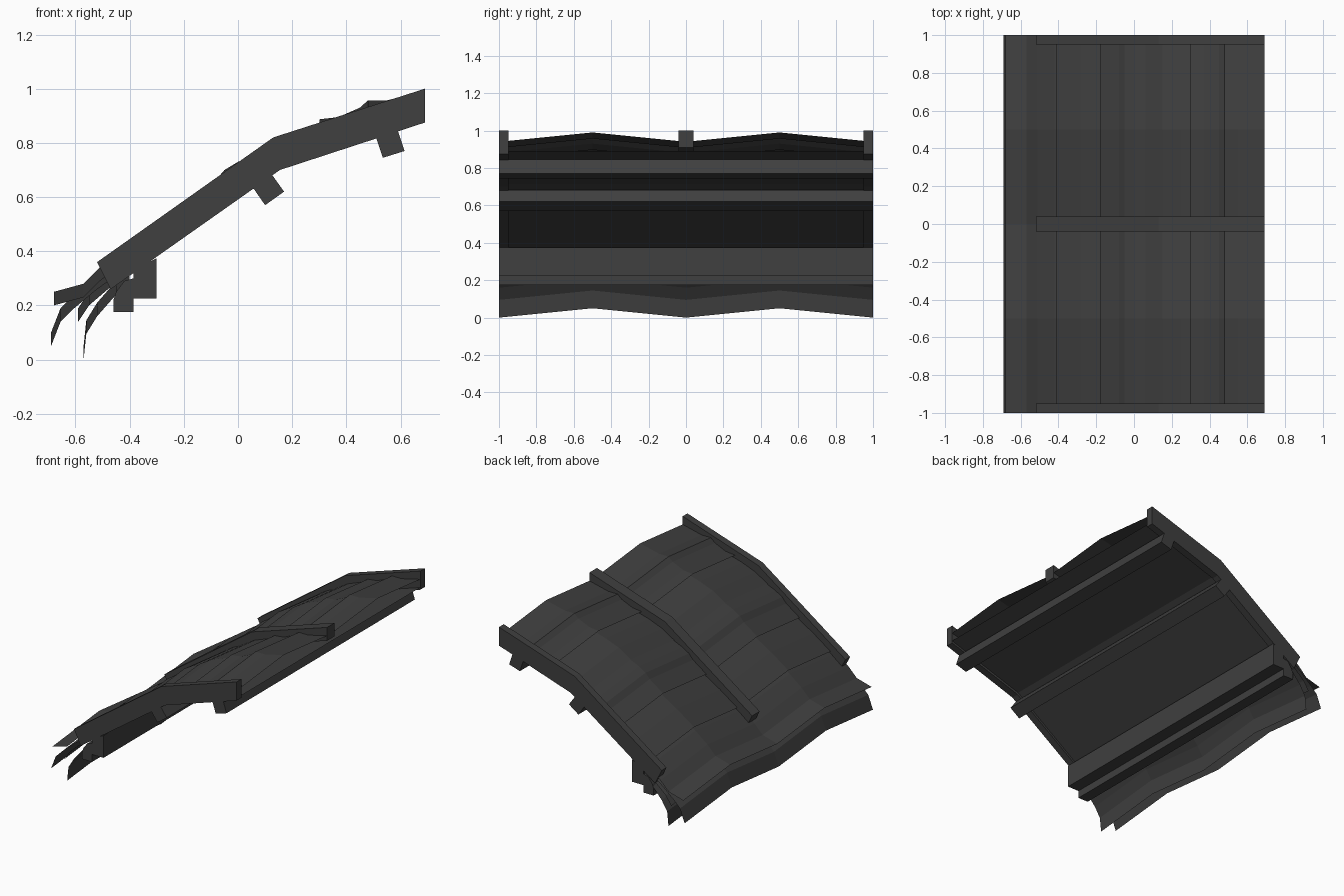
import bpy, bmesh

if "Cube" in bpy.data.objects:
    bpy.data.objects.remove(bpy.data.objects["Cube"])

mat = bpy.data.materials.new("dark_thatch_and_timber")
mat.diffuse_color = (0.05, 0.05, 0.05, 1)
mat.use_nodes = True
mat.node_tree.nodes["Principled BSDF"].inputs["Base Color"].default_value = mat.diffuse_color


def finish(name, bm):
    bmesh.ops.recalc_face_normals(bm, faces=bm.faces)
    me = bpy.data.meshes.new(name)
    bm.to_mesh(me)
    bm.free()
    me.materials.append(mat)
    ob = bpy.data.objects.new(name, me)
    bpy.context.collection.objects.link(ob)
    return ob


def prism(name, profile, y0, y1):
    """Closed x-z profile extruded along y."""
    bm = bmesh.new()
    f = bm.faces.new([bm.verts.new((x, y0, z)) for x, z in profile])
    r = bmesh.ops.extrude_face_region(bm, geom=[f])
    vs = [v for v in r["geom"] if isinstance(v, bmesh.types.BMVert)]
    bmesh.ops.translate(bm, verts=vs, vec=(0, y1 - y0, 0))
    return finish(name, bm)


def sheet(name, path, wave=0.05):
    """Open x-z path swept along y; path is the crest, valleys drop by wave."""
    bm = bmesh.new()
    rows = []
    for i in range(5):
        drop = 0 if i % 2 else wave
        rows.append([bm.verts.new((x, -1 + 0.5 * i, z - drop)) for x, z in path])
    for a, b in zip(rows, rows[1:]):
        for k in range(len(path) - 1):
            bm.faces.new((a[k], a[k + 1], b[k + 1], b[k]))
    ob = finish(name, bm)
    # keep the sheet facing upward
    if sum(p.normal.z for p in ob.data.polygons) < 0:
        ob.data.flip_normals()
    return ob


# Bent rafters: deep at both ends, shallow in the middle
top = [(-0.52, 0.36), (0.13, 0.82), (0.69, 1.0)]
deep = top + [(0.69, 0.875), (0.155, 0.70), (-0.47, 0.26)]
shallow = top + [(0.69, 0.91), (0.145, 0.735), (-0.485, 0.29)]
prism("front_rafter", deep, -1, -0.95)
prism("back_rafter", deep, 0.95, 1)
prism("middle_rafter", shallow, -0.04, 0.04)

# Purlins and wall plate
prism("upper_purlin", [(0.51, 0.82), (0.59, 0.845), (0.615, 0.77), (0.535, 0.745)], -1, 1)
prism("middle_purlin", [(0.055, 0.635), (0.125, 0.683), (0.17, 0.62), (0.10, 0.57)], -1, 1)
prism("wall_plate", [(-0.385, 0.225), (-0.30, 0.225), (-0.30, 0.375), (-0.385, 0.33)], -1, 1)
prism("eave_batten", [(-0.46, 0.175), (-0.385, 0.175), (-0.385, 0.30), (-0.42, 0.29),
                      (-0.45, 0.25), (-0.46, 0.22)], -1, 1)

# Ceiling lining just above the rafter undersides
sheet("ceiling_lining", [(-0.45, 0.29), (0.15, 0.715), (0.69, 0.89)], 0).data.flip_normals()

# Overlapping thatch courses, ridge to eave
courses = [
    [(0.69, 0.99), (0.55, 0.957), (0.48, 0.957), (0.45, 0.93), (0.37, 0.895), (0.30, 0.887)],
    [(0.42, 0.90), (0.25, 0.853), (0.15, 0.815), (0.06, 0.76)],
    [(0.14, 0.79), (0.0, 0.73), (-0.05, 0.70), (-0.08, 0.665), (-0.18, 0.595)],
    [(-0.08, 0.64), (-0.28, 0.52), (-0.41, 0.43)],
    [(-0.30, 0.485), (-0.42, 0.41), (-0.51, 0.34), (-0.57, 0.28), (-0.68, 0.25)],
]
for i, c in enumerate(courses):
    sheet(f"thatch_course_{i + 1}", c)

# Drooping fringe layers at the eave
fringes = [
    [(-0.42, 0.38), (-0.52, 0.31), (-0.61, 0.235), (-0.655, 0.19), (-0.69, 0.10)],
    [(-0.42, 0.35), (-0.48, 0.31), (-0.55, 0.25), (-0.59, 0.19)],
    [(-0.40, 0.32), (-0.45, 0.29), (-0.52, 0.21), (-0.56, 0.145), (-0.57, 0.05)],
]
for i, c in enumerate(fringes):
    sheet(f"thatch_fringe_{i + 1}", c)
